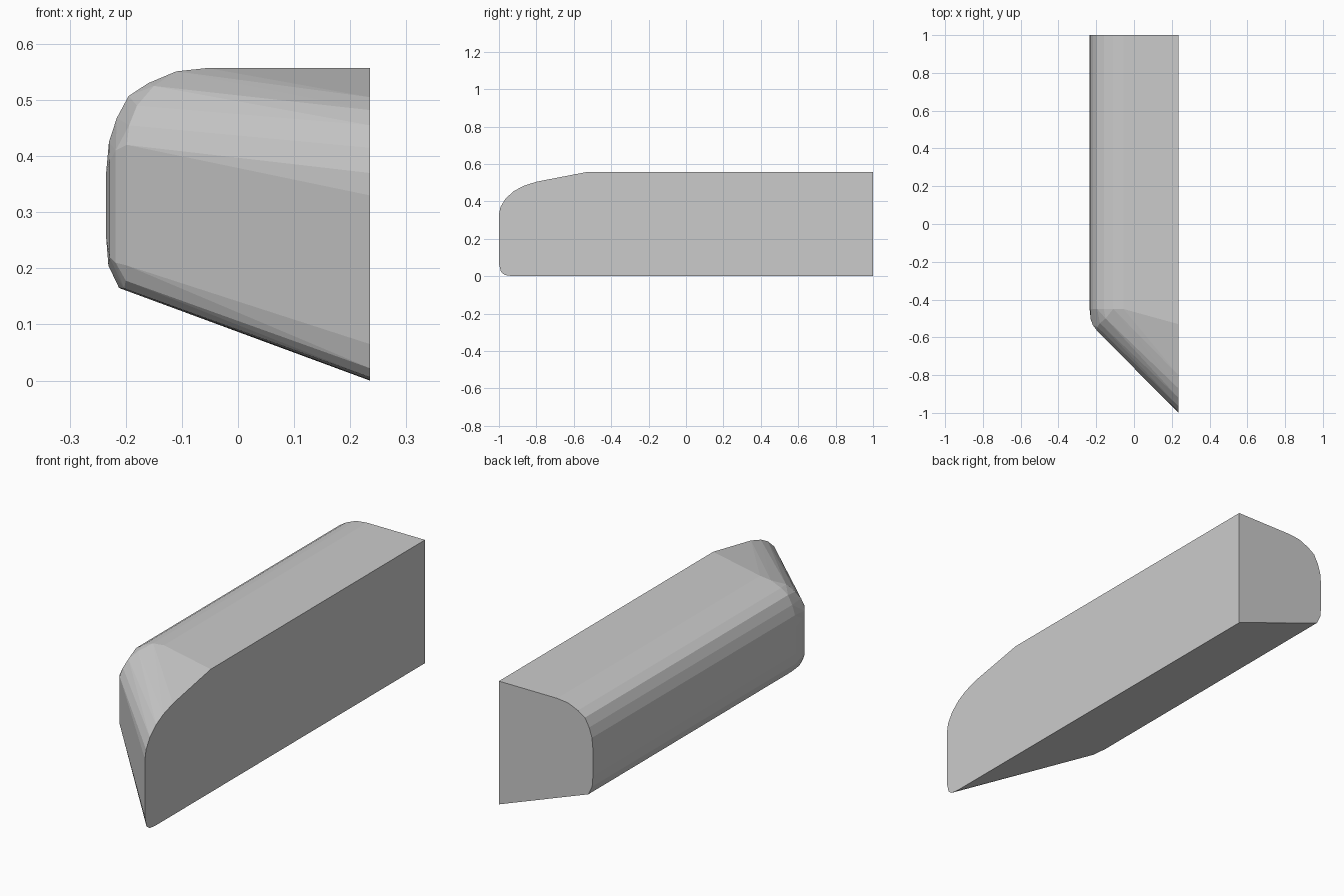
import bpy, bmesh, math

X, Y = 0.235, 1.0

# constant cross-section of the long body (x, z)
section = [(X, 0.0), (-0.212, 0.165), (-0.231, 0.205), (-X, 0.255), (-X, 0.37),
           (-0.23, 0.425), (-0.216, 0.468), (-0.195, 0.507), (-0.16, 0.53),
           (-0.11, 0.551), (-0.055, 0.557), (X, 0.557)]

# outline of the flat side where the slanted nose ends (y, z)
nose = [(-0.93, 0.001), (-0.968, 0.006), (-0.989, 0.022), (-1.0, 0.065), (-1.0, 0.33),
        (-0.992, 0.37), (-0.965, 0.415), (-0.92, 0.455), (-0.87, 0.482),
        (-0.8, 0.505), (-0.53, 0.557)]

# rounded corner between body and nose (x, y, z)
corner = [(-0.203, -0.52, 0.164), (-0.2, -0.547, 0.178), (-0.229, -0.505, 0.22),
          (-0.229, -0.505, 0.39), (-0.218, -0.535, 0.21), (-0.218, -0.535, 0.41),
          (-0.198, -0.562, 0.205), (-0.198, -0.562, 0.42), (-0.194, -0.545, 0.455),
          (-0.18, -0.525, 0.49), (-0.15, -0.50, 0.525)]

points = [(x, Y, z) for x, z in section]
points += [(x, -0.45, z) for x, z in section]
points += [(X, y, z) for y, z in nose]
points += corner

# the body is convex: skin all stations together
bm = bmesh.new()
for p in points:
    bm.verts.new(p)
hull = bmesh.ops.convex_hull(bm, input=bm.verts[:])
loose = [v for v in bm.verts if not v.link_faces]
bmesh.ops.delete(bm, geom=loose, context='VERTS')
bmesh.ops.dissolve_limit(bm, angle_limit=math.radians(1),
                         verts=bm.verts[:], edges=bm.edges[:])
bmesh.ops.recalc_face_normals(bm, faces=bm.faces[:])

mesh = bpy.data.meshes.new("half_body")
bm.to_mesh(mesh)
bm.free()
body = bpy.data.objects.new("half_body", mesh)
bpy.context.collection.objects.link(body)
